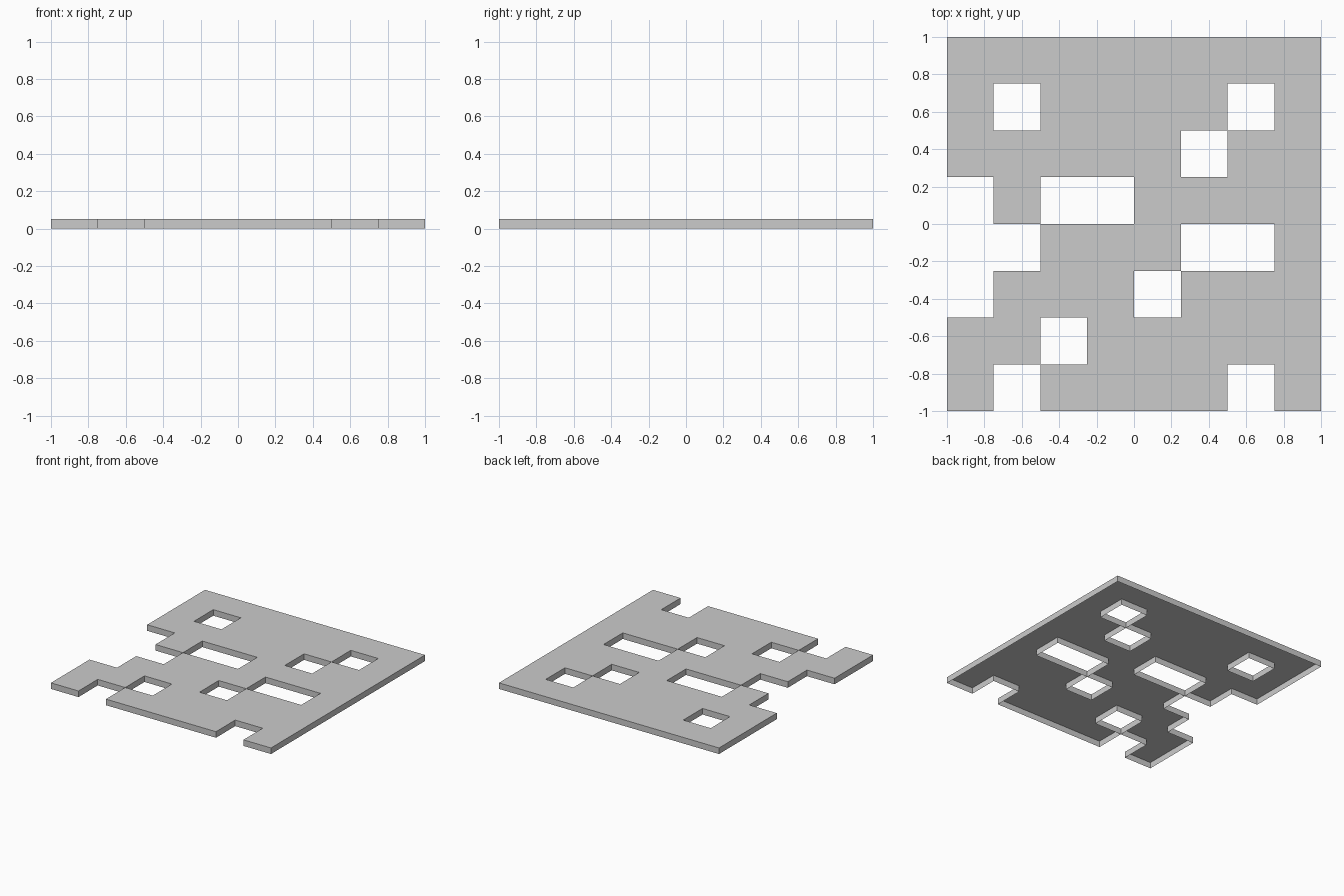
import bpy, bmesh

if "Cube" in bpy.data.objects:
    bpy.data.objects.remove(bpy.data.objects["Cube"])

CELL, HEIGHT = 0.25, 0.05

# Floor plan seen from above, back row first: '#' is solid, '.' is open
PLAN = [
    "########",
    "#.####.#",
    "#####.##",
    ".#..####",
    "..###..#",
    ".###.###",
    "##.#####",
    "#.####.#",
]
N = len(PLAN)


def solid(i, j):
    return 0 <= i < N and 0 <= j < N and PLAN[N - 1 - j][i] == "#"


def point(i, j, z):
    return bm.verts.new((i * CELL - 1, j * CELL - 1, z))


bm = bmesh.new()
for i in range(N):
    for j in range(N):
        if not solid(i, j):
            continue
        # Top sheet tile
        ring = [(i, j), (i + 1, j), (i + 1, j + 1), (i, j + 1)]
        bm.faces.new([point(x, y, HEIGHT) for x, y in ring])
        # Rim wall wherever the neighbouring cell is open; underside stays open
        for k, (dx, dy) in enumerate([(0, -1), (1, 0), (0, 1), (-1, 0)]):
            if not solid(i + dx, j + dy):
                a, b = ring[k], ring[(k + 1) % 4]
                bm.faces.new([point(*a, 0), point(*b, 0),
                              point(*b, HEIGHT), point(*a, HEIGHT)])
bmesh.ops.remove_doubles(bm, verts=bm.verts, dist=1e-4)

mesh = bpy.data.meshes.new("floor_panel")
bm.to_mesh(mesh)
bm.free()
panel = bpy.data.objects.new("floor_panel", mesh)
bpy.context.collection.objects.link(panel)
